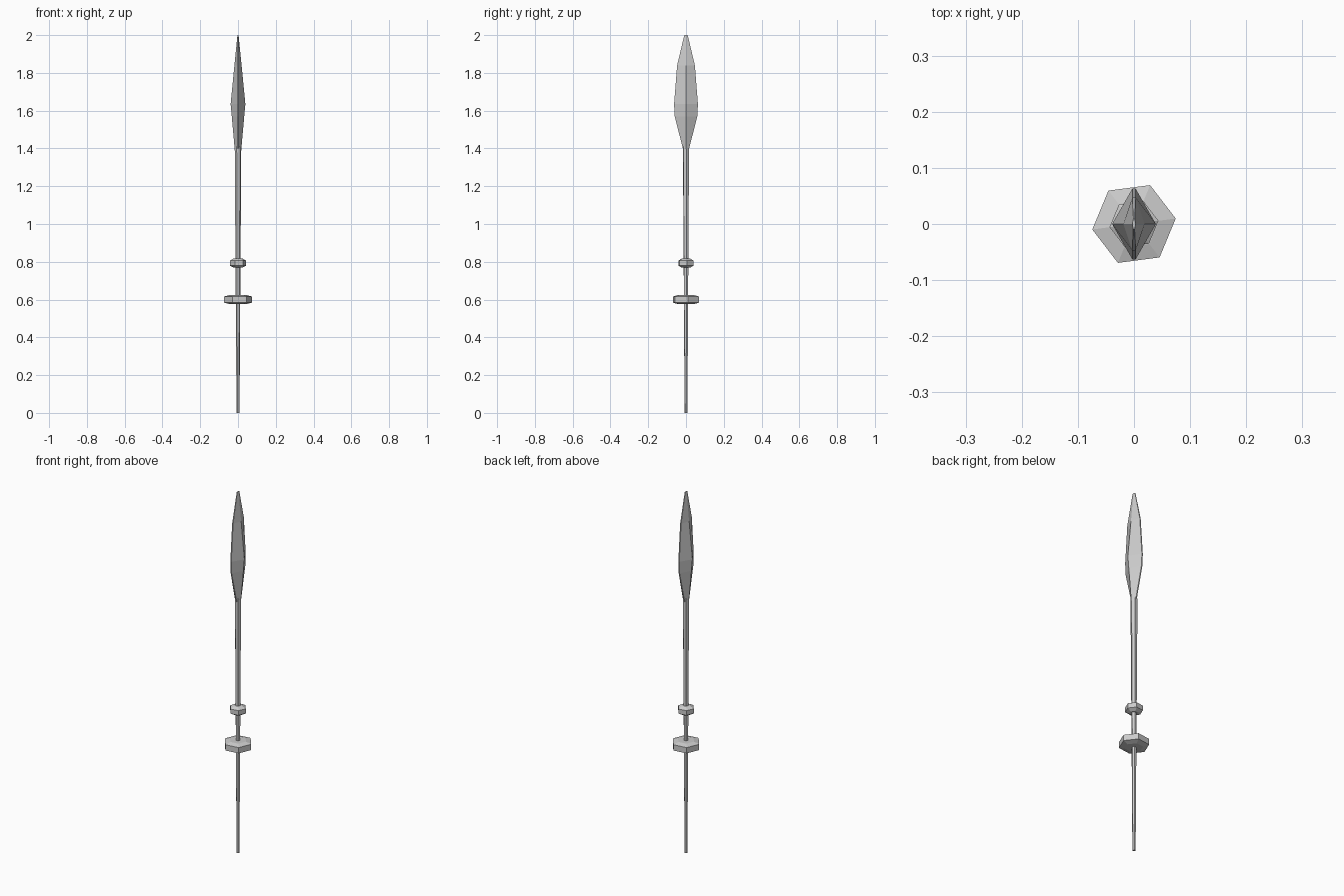
import bpy, bmesh, math

if "Cube" in bpy.data.objects:
    bpy.data.objects.remove(bpy.data.objects["Cube"])

TWIST = math.radians(7.5)


def loft(name, rings):
    """Skin a list of equal-length vertex rings and cap both ends."""
    bm = bmesh.new()
    loops = [[bm.verts.new(p) for p in ring] for ring in rings]
    n = len(loops[0])
    for a, b in zip(loops, loops[1:]):
        for i in range(n):
            j = (i + 1) % n
            bm.faces.new((a[i], a[j], b[j], b[i]))
    bm.faces.new(loops[0][::-1])
    bm.faces.new(loops[-1])
    bmesh.ops.recalc_face_normals(bm, faces=bm.faces)
    mesh = bpy.data.meshes.new(name)
    bm.to_mesh(mesh)
    bm.free()
    ob = bpy.data.objects.new(name, mesh)
    bpy.context.collection.objects.link(ob)
    return ob


def hexagon(r, z):
    return [(r * math.cos(TWIST + k * math.pi / 3),
             r * math.sin(TWIST + k * math.pi / 3), z) for k in range(6)]


def blade_section(z, x, y):
    """Flattened diamond with a narrow blunt edge."""
    e = min(0.003, x * 0.5)
    return [(x, 0, z), (e, y, z), (-e, y, z), (-x, 0, z), (-e, -y, z), (e, -y, z)]


# Tapered six-sided shaft
loft("shaft", [hexagon(0.008, 0), hexagon(0.0175, 1.41)])

# Chamfered hexagonal collars: centre height, outer radius, flat radius, half rim
for name, z, r, inner, rim in (("lower_collar", 0.60, 0.075, 0.045, 0.016),
                               ("upper_collar", 0.793, 0.044, 0.024, 0.013)):
    loft(name, [hexagon(inner, z - 0.024), hexagon(r, z - rim),
                hexagon(r, z + rim), hexagon(inner, z + 0.024)])

# Leaf-shaped spear head: height, ridge half thickness, edge half width
loft("spear_head", [blade_section(*s) for s in (
    (1.39, 0.017, 0.014), (1.57, 0.033, 0.060), (1.635, 0.039, 0.063),
    (1.84, 0.019, 0.047), (2.0, 0.003, 0.009))])
